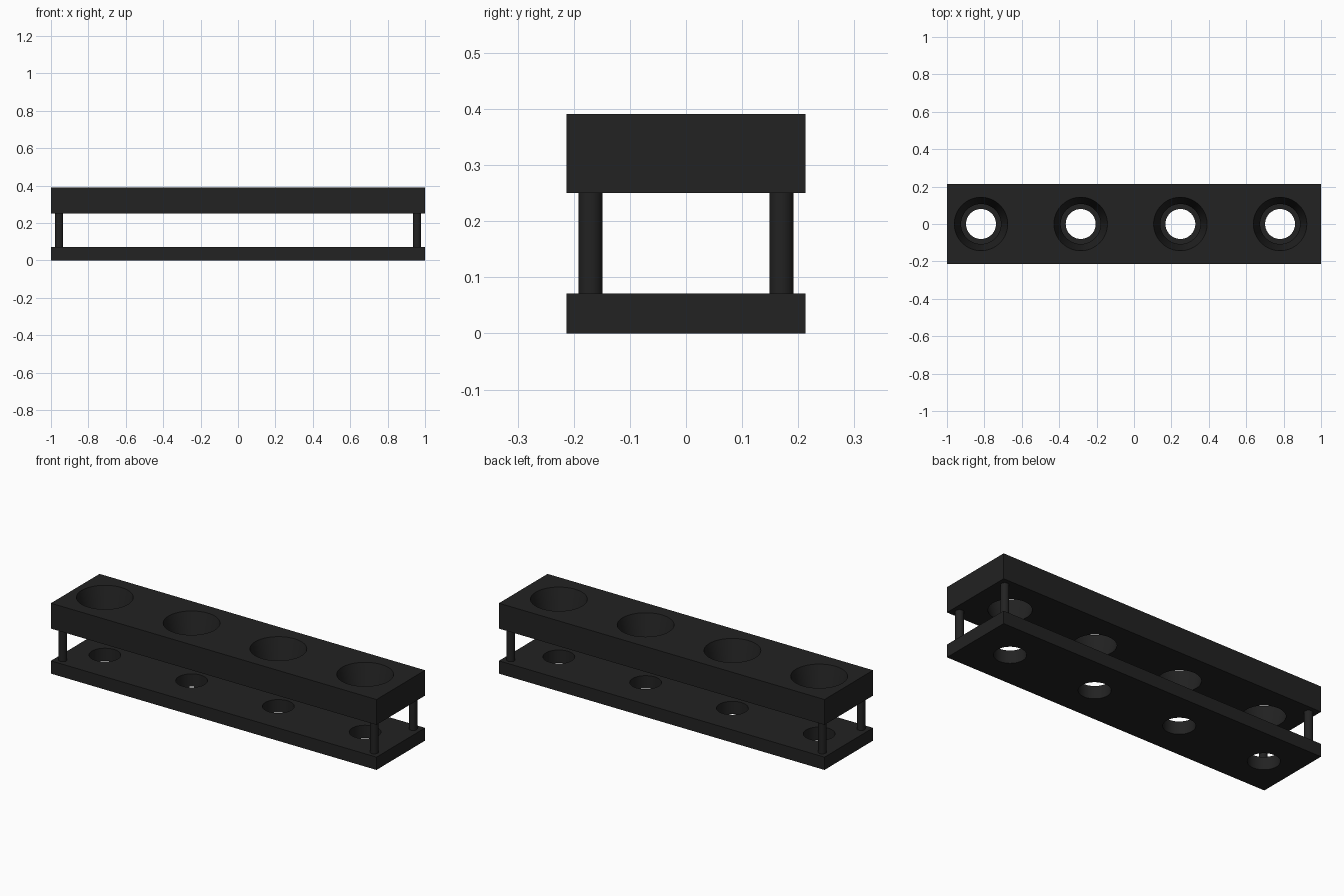
import bpy, bmesh
from mathutils import Matrix

if "Cube" in bpy.data.objects:
    bpy.data.objects.remove(bpy.data.objects["Cube"])

black = bpy.data.materials.new("matte black")
black.diffuse_color = (0.016, 0.016, 0.016, 1)
black.use_nodes = True
black.node_tree.nodes["Principled BSDF"].inputs["Base Color"].default_value = black.diffuse_color

HALF_X, HALF_Y = 1.0, 0.213
HOLES_X = [-0.818 + 0.533 * i for i in range(4)]


def make_object(name, bm):
    bmesh.ops.recalc_face_normals(bm, faces=bm.faces)
    mesh = bpy.data.meshes.new(name)
    bm.to_mesh(mesh)
    bm.free()
    mesh.materials.append(black)
    obj = bpy.data.objects.new(name, mesh)
    bpy.context.collection.objects.link(obj)
    return obj


def activate(obj):
    bpy.ops.object.select_all(action='DESELECT')
    obj.select_set(True)
    bpy.context.view_layer.objects.active = obj


def add_cone(bm, x, y, z0, z1, r0, r1, sides):
    bmesh.ops.create_cone(bm, cap_ends=True, segments=sides, radius1=r0, radius2=r1,
                          depth=z1 - z0, matrix=Matrix.Translation((x, y, (z0 + z1) / 2)))


def plate(name, z0, z1, r0, r1):
    """Slab with a row of holes, radius r0 at its underside and r1 at its top."""
    bm = bmesh.new()
    bmesh.ops.create_cube(bm, size=1, matrix=Matrix.Translation((0, 0, (z0 + z1) / 2))
                          @ Matrix.Diagonal((2 * HALF_X, 2 * HALF_Y, z1 - z0, 1)))
    slab = make_object(name, bm)

    # Cutters run past both faces, keeping the same taper
    pad = 0.02
    extra = (r1 - r0) / (z1 - z0) * pad
    bm = bmesh.new()
    for x in HOLES_X:
        add_cone(bm, x, 0, z0 - pad, z1 + pad, r0 - extra, r1 + extra, 64)
    cutter = make_object(name + "_cutter", bm)
    cutter.hide_render = True

    mod = slab.modifiers.new("holes", 'BOOLEAN')
    mod.operation = 'DIFFERENCE'
    mod.solver = 'EXACT'
    mod.object = cutter
    activate(slab)
    bpy.ops.object.modifier_apply(modifier=mod.name)
    bpy.data.objects.remove(cutter)
    bpy.ops.object.shade_smooth_by_angle()


# Base with straight holes, top with tapered holes
plate("bottom_plate", 0.0, 0.071, 0.08, 0.08)
plate("top_plate", 0.25, 0.391, 0.107, 0.143)

# Corner posts
for sx, side in ((-1, "left"), (1, "right")):
    for sy, end in ((-1, "front"), (1, "back")):
        bm = bmesh.new()
        add_cone(bm, sx * 0.957, sy * 0.17, 0.071, 0.25, 0.0215, 0.0215, 32)
        activate(make_object(f"{end}_{side}_post", bm))
        bpy.ops.object.shade_smooth_by_angle()
